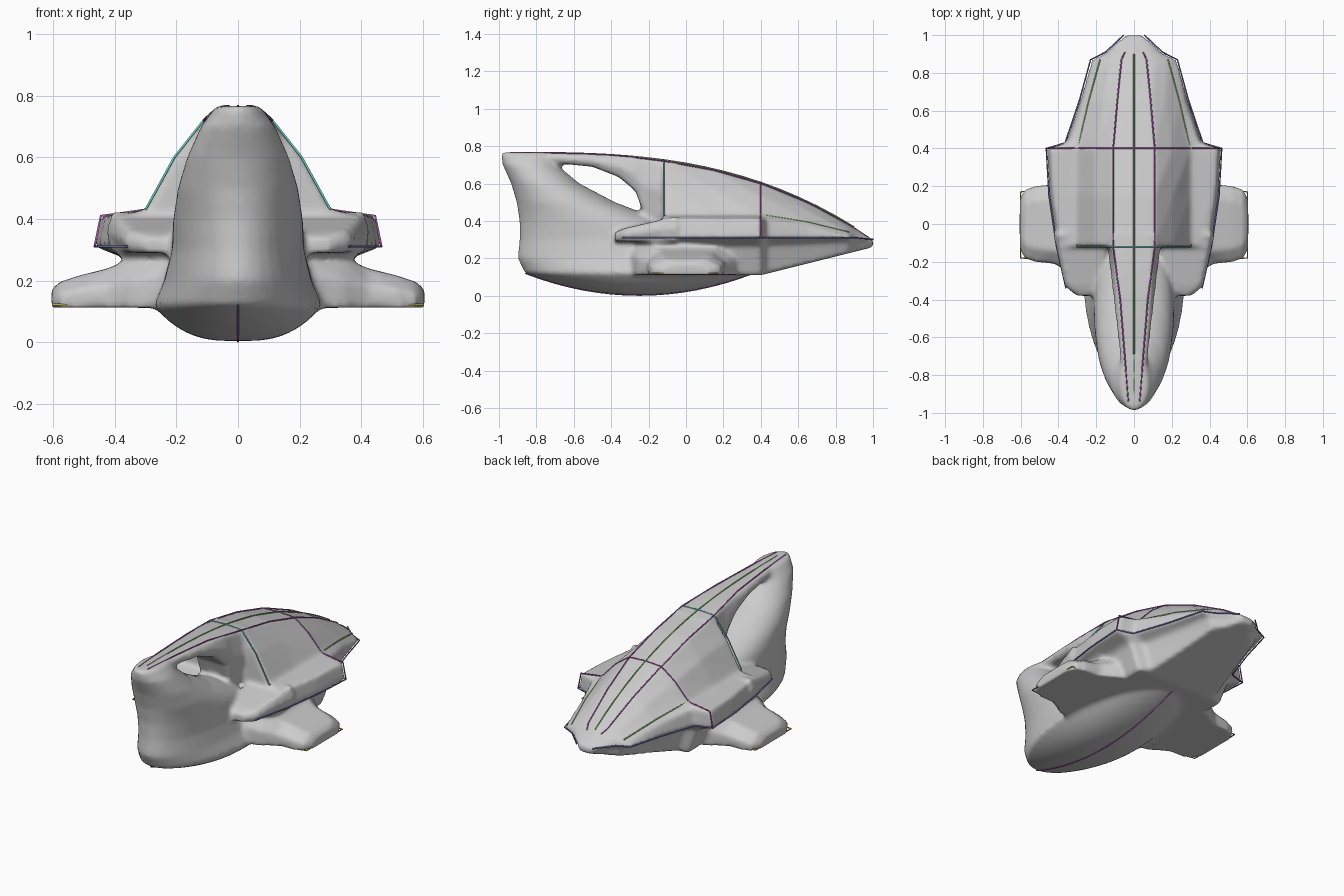
import bpy, bmesh, math

if "Cube" in bpy.data.objects:
    bpy.data.objects.remove(bpy.data.objects["Cube"])

bm = bmesh.new()


def loft(rings):
    """Closed solid through rings of equal point count."""
    rows = [[bm.verts.new(p) for p in r] for r in rings]
    n = len(rows[0])
    for a, b in zip(rows, rows[1:]):
        for i in range(n):
            j = (i + 1) % n
            bm.faces.new((a[i], a[j], b[j], b[i]))
    bm.faces.new(rows[0][::-1])
    bm.faces.new(rows[-1])


def section(half):
    """Full section from a half profile running top to bottom."""
    return half + [(-x, y, z) for x, y, z in half[-2:0:-1]]


def ellipse(z, y0, y1, w, n=40):
    angles = [2 * math.pi * i / n for i in range(n)]
    return [(w * math.sin(a), (y0 + y1) / 2 + (y1 - y0) / 2 * math.cos(a), z) for a in angles]


def roof(y):
    """Height of the curved roof line."""
    return .766 - .16 * (max(y + .95, 0) / 1.35) ** 2.9


# boat-shaped belly: one ellipse shrinking towards the keel
belly = []
for i in range(1, 9):
    t = i / 8
    h = .61 * t
    belly.append(ellipse(.003 + .117 * t * t, -.25 - h, -.25 + h, .275 * t ** .7))

# prow rising from the belly (z, front, back, half width)
prow = [ellipse(*s) for s in (
    (.20, -.90, .25, .24), (.30, -.89, .05, .215), (.40, -.89, -.12, .21), (.50, -.905, -.38, .195),
    (.60, -.935, -.57, .165), (.70, -.98, -.69, .12), (.767, -.99, -.70, .07))]
loft(belly + prow)


# cabin and tapering tail: every section follows the roof line
def cabin(y, c, w):
    top = roof(y)
    shoulder = min(.43, .305 + (top - .305) * .45)
    low = .11 + max(0, y - .4) * .25
    side = min(.31, top)
    return [(0, y, top), (.37 * c, y, top - .006), (.69 * c, y, top - .43 * (top - shoulder)),
            (c, y, shoulder), (w - .02, y, shoulder - .02), (w, y, side),
            (.78 * w, y, side * .8 + low * .2), (.65 * w, y, low), (0, y, low)]


frames = [cabin(*k) for k in (
    (-.12, .30, .41), (.15, .30, .45), (.40, .30, .465), (.43, .29, .365),
    (.65, .24, .29), (.87, .18, .23), (.91, .13, .15), (1.0, .04, .055))]
loft([section(f) for f in frames])

# roof spine bridging the side opening (y, underside height)
spine = []
for y, b in ((-.94, .70), (-.70, .71), (-.50, .69), (-.36, .635), (-.27, .56), (-.22, .42), (-.05, .40)):
    w, t = .05 + .11 * (y + .94), roof(y)
    spine.append(section([(0, y, t), (w * .8, y, t - .003), (w, y, (t + b) / 2), (w * .8, y, b), (0, y, b)]))
loft(spine)

for s in (1, -1):
    # side wings, lofted outward (x, half length, top)
    wing = []
    for x, h, t in ((.18, .32, .32), (.34, .26, .275), (.42, .21, .24), (.52, .2, .215), (.58, .18, .195), (.605, .13, .17)):
        mid = .112 + (t - .112) * .55
        wing.append([(s * x, y, z) for y, z in (
            (-h, .112), (h, .112), (h, mid), (h - .07, t), (.07 - h, t), (-h, mid))])
    loft(wing)
    # shoulder arms reaching forward (y, half width, top)
    arm = []
    for y, b, t in ((-.38, .29, .34), (-.33, .35, .36), (-.05, .41, .425)):
        arm.append([(s * .15, y, .29), (s * b, y, .29), (s * (b + .02), y, (.29 + t) / 2), (s * b, y, t), (s * .15, y, t)])
    loft(arm)

# blend all parts into one smooth hull
bmesh.ops.recalc_face_normals(bm, faces=bm.faces)
me = bpy.data.meshes.new("hull")
bm.to_mesh(me)
bm.free()
hull = bpy.data.objects.new("hull", me)
bpy.context.collection.objects.link(hull)
blend = hull.modifiers.new("Blend", 'REMESH')
blend.mode = 'VOXEL'
blend.voxel_size = .014
blend.use_smooth_shade = True
soften = hull.modifiers.new("Soften", 'SMOOTH')
soften.factor = .5
soften.iterations = 5


# coloured outline ribs lying on the surface
def rib(name, pts, color):
    mat = bpy.data.materials.new(name)
    mat.diffuse_color = (*color, 1)
    mat.use_nodes = True
    mat.node_tree.nodes["Principled BSDF"].inputs["Base Color"].default_value = mat.diffuse_color
    cu = bpy.data.curves.new(name, 'CURVE')
    cu.dimensions = '3D'
    cu.bevel_depth = .004
    cu.bevel_resolution = 1
    for s in ((1, -1) if any(p[0] for p in pts) else (1,)):
        sp = cu.splines.new('POLY')
        sp.points.add(len(pts) - 1)
        for p, (x, y, z) in zip(sp.points, pts):
            p.co = (s * x, y, z, 1)
    cu.materials.append(mat)
    bpy.context.collection.objects.link(bpy.data.objects.new(name, cu))


purple, green, teal, gold = (.45, .1, .45), (.25, .5, .15), (.15, .65, .55), (.6, .5, .1)
rib("roof_centre_rib", [(0, y / 10, roof(y / 10)) for y in range(-9, 10)], green)
rib("roof_edge_rib", [(.03 + .08 * (y + .94), y, roof(y)) for y in (-.94, -.7, -.4)] + [f[1] for f in frames[:-1]], purple)
rib("side_upper_rib", [f[3] for f in frames[:-2]], green)
rib("side_lower_rib", [(.36, -.34, .31)] + [f[5] for f in frames], (.2, .2, .6))
rib("front_arch_rib", frames[0][:4], teal)
rib("rear_arch_rib", frames[2][:6], purple)
rib("wing_edge_rib", [(.3, -.2, .115), (.6, -.18, .122), (.6, .17, .122), (.3, .2, .115)], gold)
rib("keel_rib", [(0, -.25 + .61 * t / 8, .003 + .117 * (t / 8) ** 2) for t in range(-8, 9)], purple)
